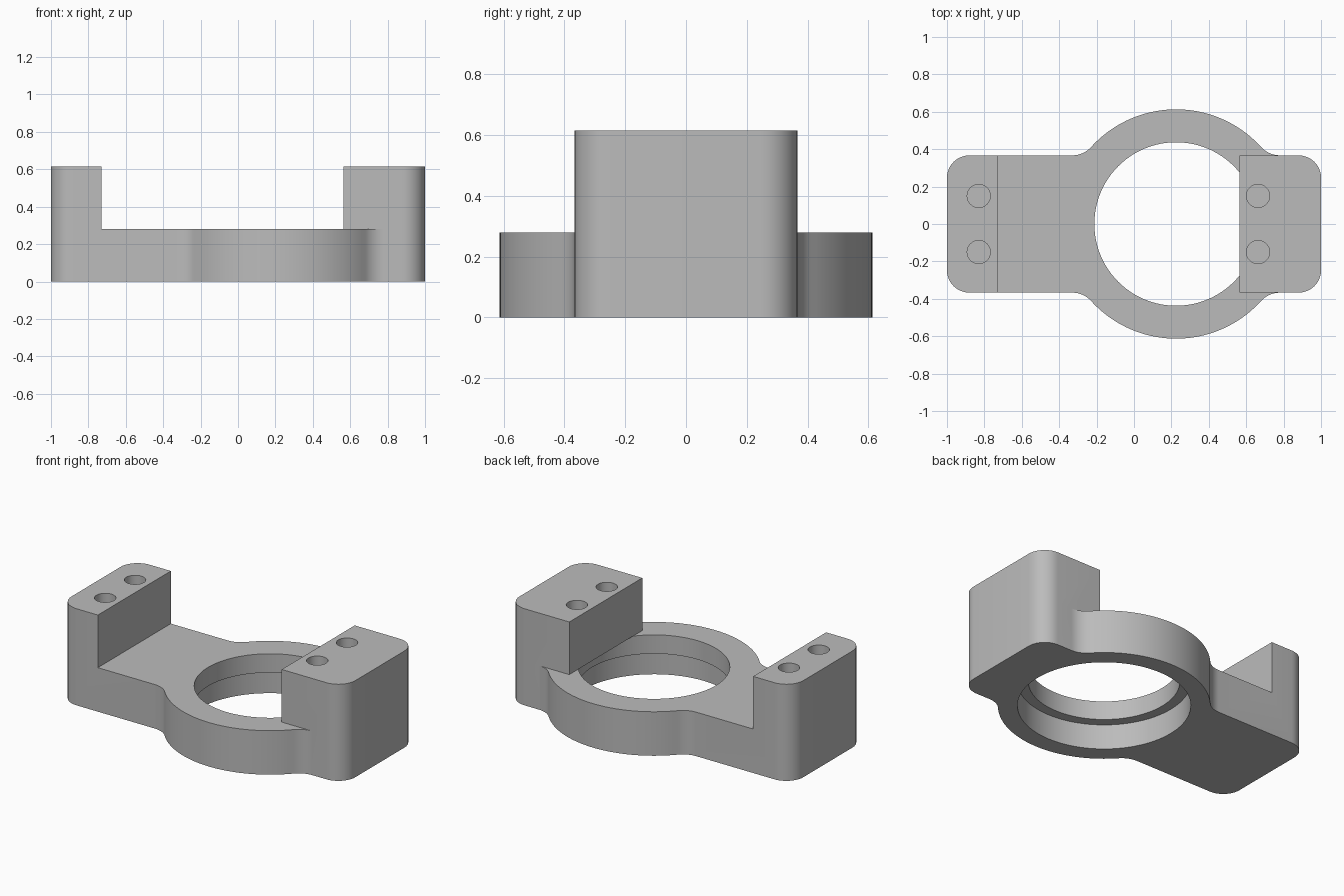
import bpy, bmesh, math

if "Cube" in bpy.data.objects:
    bpy.data.objects.remove(bpy.data.objects["Cube"])

PLATE_TOP, BLOCK_TOP = 0.28, 0.615
HALF_W, CORNER = 0.367, 0.12
CX, RING_R, FILLET = 0.225, 0.613, 0.136
PI = math.pi

metal = bpy.data.materials.new("grey metal")
metal.diffuse_color = (0.5, 0.5, 0.5, 1)
metal.use_nodes = True
metal.node_tree.nodes["Principled BSDF"].inputs["Base Color"].default_value = metal.diffuse_color


def arc(cx, cy, r, a0, a1, n):
    return [(cx + r * math.cos(a0 + (a1 - a0) * i / n),
             cy + r * math.sin(a0 + (a1 - a0) * i / n)) for i in range(n + 1)]


def prism(name, pts, z0, z1):
    bm = bmesh.new()
    face = bm.faces.new([bm.verts.new((x, y, z0)) for x, y in pts])
    ext = bmesh.ops.extrude_face_region(bm, geom=[face], use_keep_orig=True)
    top = [v for v in ext["geom"] if isinstance(v, bmesh.types.BMVert)]
    bmesh.ops.translate(bm, verts=top, vec=(0, 0, z1 - z0))
    bmesh.ops.recalc_face_normals(bm, faces=bm.faces)
    mesh = bpy.data.meshes.new(name)
    bm.to_mesh(mesh)
    bm.free()
    mesh.materials.append(metal)
    ob = bpy.data.objects.new(name, mesh)
    bpy.context.collection.objects.link(ob)
    return ob


def disc(name, x, y, r, z0, z1, n):
    return prism(name, arc(x, y, r, 0, 2 * PI, n)[:-1], z0, z1)


def combine(body, tool, operation):
    mod = body.modifiers.new("join", 'BOOLEAN')
    mod.operation, mod.solver, mod.object = operation, 'EXACT', tool
    bpy.context.view_layer.objects.active = body
    bpy.ops.object.modifier_apply(modifier=mod.name)
    bpy.data.objects.remove(tool)


# Plate outline: rounded ends, with a round boss blended in by fillets
dx = math.sqrt((RING_R + FILLET) ** 2 - (HALF_W + FILLET) ** 2)
blend = math.atan2(HALF_W + FILLET, dx)
right_corner = arc(1 - CORNER, HALF_W - CORNER, CORNER, 0, PI / 2, 10)
left_corner = arc(CORNER - 1, HALF_W - CORNER, CORNER, PI / 2, PI, 10)
half = right_corner
half = half + arc(CX + dx, HALF_W + FILLET, FILLET, -PI / 2, blend - PI, 8)
half += arc(CX, 0, RING_R, blend, PI - blend, 48)[1:-1]
half += arc(CX - dx, HALF_W + FILLET, FILLET, -blend, -PI / 2, 8)
half += left_corner


def mirrored(pts):
    return pts + [(x, -y) for x, y in reversed(pts)]


bracket = prism("bracket", mirrored(half), 0, PLATE_TOP)

# Bore with a wider counterbore from below
combine(bracket, disc("bore", CX, 0, 0.437, -0.1, 0.4, 96), 'DIFFERENCE')
combine(bracket, disc("counterbore", CX, 0, 0.5, -0.1, 0.16, 96), 'DIFFERENCE')

# Raised end blocks; the right one overhangs the bore
right_block = mirrored(right_corner + [(0.565, HALF_W)])
left_block = mirrored([(-0.73, HALF_W)] + left_corner)
for name, pts in (("right_block", right_block), ("left_block", left_block)):
    combine(bracket, prism(name, pts, PLATE_TOP, BLOCK_TOP), 'UNION')

# Blind screw holes
for x in (-0.83, 0.663):
    for y in (-0.15, 0.15):
        combine(bracket, disc("screw_hole", x, y, 0.062, 0.38, 0.7, 32), 'DIFFERENCE')

bpy.ops.object.select_all(action='DESELECT')
bracket.select_set(True)
bpy.context.view_layer.objects.active = bracket
bpy.ops.object.shade_smooth_by_angle(angle=math.radians(30))
